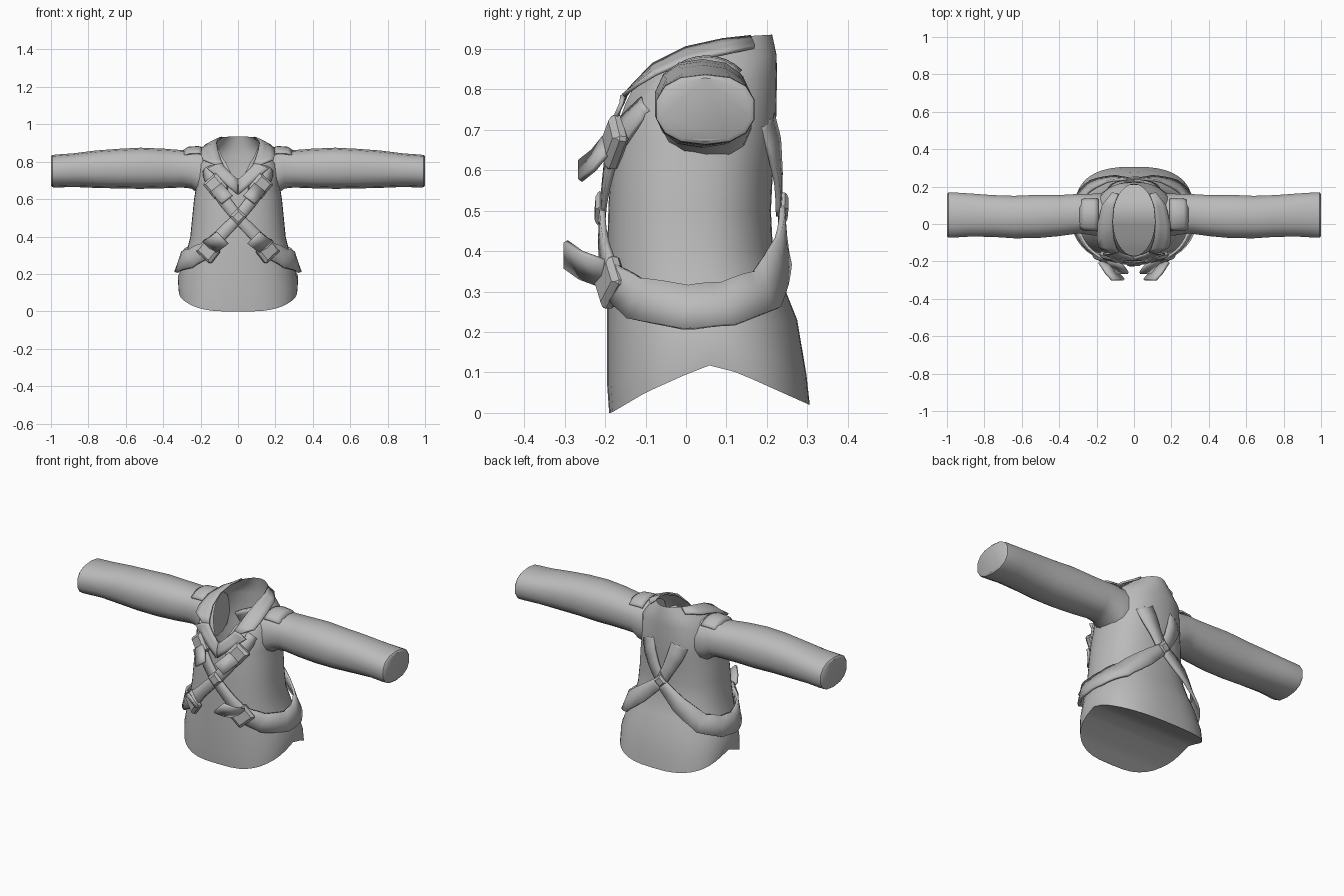
import bpy, bmesh, math
from mathutils import Vector, Matrix
from mathutils.bvhtree import BVHTree

if "Cube" in bpy.data.objects:
    bpy.data.objects.remove(bpy.data.objects["Cube"])

grey = bpy.data.materials.new("cloth_grey")
grey.diffuse_color = (0.5, 0.5, 0.5, 1)
grey.use_nodes = True
grey.node_tree.nodes["Principled BSDF"].inputs["Base Color"].default_value = grey.diffuse_color


def finish(name, bm, angle=40, thick=0, mirror=False):
    bmesh.ops.recalc_face_normals(bm, faces=bm.faces)
    me = bpy.data.meshes.new(name)
    bm.to_mesh(me)
    bm.free()
    ob = bpy.data.objects.new(name, me)
    bpy.context.collection.objects.link(ob)
    me.materials.append(grey)
    bpy.context.view_layer.objects.active = ob
    ob.select_set(True)
    bpy.ops.object.shade_smooth_by_angle(angle=math.radians(angle))
    ob.select_set(False)
    if thick:
        m = ob.modifiers.new("thickness", 'SOLIDIFY')
        m.thickness, m.offset = thick, 0
    if mirror:
        m = ob.modifiers.new("mirror", 'MIRROR')
        m.use_mirror_merge = False
    return ob


def loft(rings, closed=True, caps=(False, False)):
    bm = bmesh.new()
    vs = [[bm.verts.new(p) for p in r] for r in rings]
    n = len(rings[0])
    for a, b in zip(vs, vs[1:]):
        for i in range(n if closed else n - 1):
            j = (i + 1) % n
            bm.faces.new((a[i], a[j], b[j], b[i]))
    if caps[0]:
        bm.faces.new(vs[0][::-1])
    if caps[1]:
        bm.faces.new(vs[-1])
    return bm


def interp(table, t):
    if t <= table[0][0]:
        return table[0][1]
    for (a, u), (b, v) in zip(table, table[1:]):
        if t <= b:
            return u + (v - u) * (t - a) / (b - a)
    return table[-1][1]


def power(v, e):
    return math.copysign(abs(v) ** e, v)


# Torso: rounded rings, height either flat or a function of depth
N = 40


def ring(rx, front, back, z, e=0.85):
    out = []
    cy, ry = (front + back) / 2, (back - front) / 2
    for i in range(N):
        a = 2 * math.pi * i / N
        x, y = rx * power(math.cos(a), e), cy + ry * power(math.sin(a), e)
        out.append((x, y, interp(z, y) if isinstance(z, list) else z))
    return out


hem = [(-.185, 0), (-.1, .05), (0, .095), (.07, .122), (.16, .085), (.305, .02)]
hem_up = [(y, z + .07) for y, z in hem]
yoke = [(-.18, .70), (-.1, .77), (0, .81), (.22, .83)]
shoulder = [(-.175, .69), (-.15, .745), (-.07, .83), (.03, .865), (.22, .885)]
neck = [(-.17, .71), (-.14, .79), (-.07, .86), (.03, .905), (.13, .93), (.21, .935)]
torso_rings = [
    ring(.318, -.19, .306, hem, .75), ring(.322, -.195, .298, hem_up, .8),
    ring(.303, -.195, .275, .23), ring(.277, -.195, .243, .31),
    ring(.255, -.195, .215, .40), ring(.245, -.192, .21, .50),
    ring(.235, -.188, .215, .60), ring(.222, -.182, .222, .675),
    ring(.21, -.178, .225, yoke), ring(.172, -.172, .224, shoulder, 1),
    ring(.112, -.17, .213, neck, 1)]
bm = loft(torso_rings)
# Underside closed with strips that follow the hem
bm.verts.ensure_lookup_table()
half = N // 2
for i in range(-N // 4, N // 4):
    ids = [i % N, (i + 1) % N, (half - i - 1) % N, (half - i) % N]
    bm.faces.new([bm.verts[k] for k in dict.fromkeys(ids)])
bmesh.ops.recalc_face_normals(bm, faces=bm.faces)
tree = BVHTree.FromBMesh(bm)
finish("jacket_body", bm, 50)

# Sleeves: (x, half depth, half height, centre y, centre z)
stations = [(.17, .115, .125, .05, .74), (.21, .115, .118, .05, .745), (.25, .11, .105, .052, .762),
            (.30, .108, .10, .055, .762), (.40, .112, .106, .045, .764), (.52, .118, .110, .04, .765),
            (.64, .116, .106, .037, .763), (.76, .114, .100, .043, .760), (.88, .118, .090, .048, .755),
            (.975, .124, .088, .048, .75), (.993, .123, .086, .048, .75), (1.0, .114, .078, .048, .75)]
rings = []
for x, ry, rz, cy, cz in stations:
    rings.append([(x, cy + ry * power(math.cos(a), .85), cz + rz * power(math.sin(a), .85))
                  for a in [2 * math.pi * (i + .5) / 14 for i in range(14)]])
finish("sleeve", loft(rings, caps=(True, True)), mirror=True)

# Shoulder tabs: short bands lying over the sleeve heads
rings = []
for x, g in ((.19, .012), (.215, .018), (.265, .014), (.29, -.002)):
    rings.append([(x, .05 + (.104 + g) * math.cos(a), .76 + (.102 + g) * math.sin(a))
                  for a in [math.radians(45 + 90 * i / 8) for i in range(9)]])
finish("shoulder_tab", loft(rings, closed=False), thick=.008, mirror=True)


def snap(p, off):
    co, no, _, _ = tree.find_nearest(Vector(p))
    return co + no * off, no


# Harness straps: ribbons over the body surface, each point with width and lift
def strap(name, path, thick=.014):
    pts = []
    for (p, w, o), (q, v, u) in zip(path, path[1:]):
        for k in range(4):
            t = k / 4
            pts.append((Vector(p).lerp(Vector(q), t), w + (v - w) * t, o + (u - o) * t))
    pts.append((Vector(path[-1][0]), *path[-1][1:]))
    rows = []
    for i, (p, w, o) in enumerate(pts):
        tan = (pts[min(i + 2, len(pts) - 1)][0] - pts[max(i - 2, 0)][0]).normalized()
        c, no = snap(p, o)
        side = no.cross(tan).normalized()
        rows.append([snap(c + side * w * s, o)[0] for s in (-.5, 0, .5)])
    finish(name, loft(rows, closed=False), thick=thick, mirror=True)


strap("front_shoulder_strap", [((0, -.2, .5), .06, .014), ((.06, -.2, .575), .065, .012),
      ((.128, -.19, .668), .07, .012), ((.17, -.16, .73), .07, .006), ((.185, -.12, .77), .07, -.004)])
strap("back_shoulder_strap", [((0, .235, .5), .06, .02), ((.045, .23, .58), .07, .018),
      ((.085, .23, .66), .09, .008), ((.11, .22, .73), .10, -.008)])
strap("waist_strap", [((0, -.21, .5), .06, .016), ((.09, -.21, .41), .065, .018), ((.165, -.2, .335), .085, .02),
      ((.26, -.13, .285), .105, .02), ((.305, 0, .258), .113, .022), ((.295, .1, .266), .113, .022),
      ((.24, .2, .305), .11, .026), ((.12, .24, .40), .09, .036), ((0, .24, .5), .06, .028)])


# Buckles: bevelled blocks with a raised inner plate
def buckle(name, p, tan, size, off, mirror=True):
    c, no = snap(p, off)
    t = (Vector(tan) - no * no.dot(Vector(tan))).normalized()
    s = no.cross(t)
    m = Matrix((s, t, no)).transposed().to_4x4()
    m.translation = c
    bm = bmesh.new()
    bmesh.ops.create_cube(bm, size=1, matrix=Matrix.Diagonal((*size, 1)))
    bmesh.ops.bevel(bm, geom=bm.edges[:], offset=size[2] * .25, segments=1, affect='EDGES')
    top = max(bm.faces, key=lambda f: f.calc_center_median().z)
    bmesh.ops.inset_region(bm, faces=[top], thickness=.01, depth=.005)
    bm.transform(m)
    finish(name, bm, 25, mirror=mirror)


buckle("upper_buckle", (.128, -.2, .672), (.12, 0, .13), (.095, .11, .034), .014)
buckle("lower_buckle", (.165, -.2, .323), (.12, 0, -.13), (.11, .09, .032), .018)
buckle("front_joint", (0, -.2, .505), (1, 0, 1), (.065, .065, .02), .018, False)
buckle("back_joint", (0, .25, .505), (1, 0, 1), (.06, .06, .018), .028, False)


# Loose strap ends sticking out from the buckles
def tongue(name, pts, side, width):
    s = Vector(side).normalized() * width / 2
    finish(name, loft([[Vector(p) - s, Vector(p) + s] for p in pts], closed=False), 30, .014, True)


tongue("upper_loose_end", [(.115, -.2, .66), (.085, -.228, .625), (.06, -.262, .598)], (1, 0, -.8), .075)
tongue("lower_loose_end", [(.155, -.205, .345), (.12, -.26, .365), (.085, -.298, .392)], (1, 0, 1), .09)


# Collar and lapels: pairs of inner and outer edge points, kept outside the body
def flap(name, pairs, front=False):
    rows = []
    for a, b in pairs:
        row = [Vector(a).lerp(Vector(b), k / 3) for k in range(4)]
        for p in row:
            hit = tree.ray_cast(Vector((p.x, -1, p.z)), Vector((0, 1, 0)))[0]
            if front and hit:
                p.y = min(p.y, hit.y - .01)
        rows.append(row)
    finish(name, loft(rows, closed=False), 40, .01, True)


flap("collar", [((.085, .16, .93), (.115, .17, .905)),
     ((.108, .09, .922), (.17, .10, .89)), ((.115, 0, .902), (.193, 0, .87)),
     ((.108, -.08, .862), (.197, -.075, .838)), ((.092, -.13, .81), (.19, -.12, .812)),
     ((.08, -.15, .785), (.125, -.155, .785))])
flap("lapel", [((.085, -.148, .79), (.12, -.158, .785)), ((.075, -.153, .775), (.165, -.16, .765)),
     ((.05, -.165, .75), (.11, -.18, .72)), ((.025, -.172, .725), (.055, -.19, .67)),
     ((0, -.178, .705), (.004, -.195, .625))], True)
